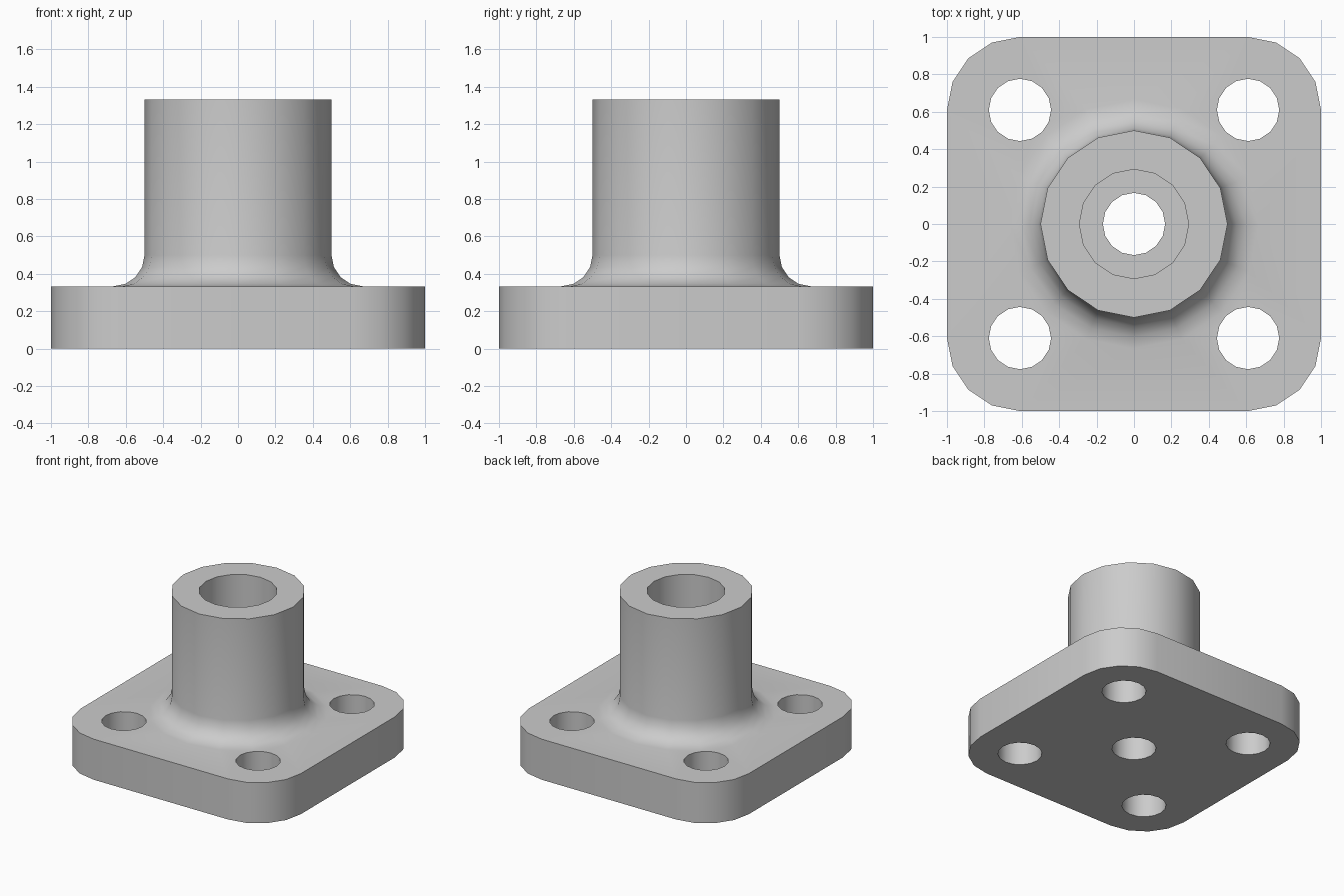
import bpy, bmesh
from math import sin, cos, pi, radians

if "Cube" in bpy.data.objects:
    bpy.data.objects.remove(bpy.data.objects["Cube"])

SIDES = 16
PLATE_TOP, BOSS_TOP = 1 / 3, 4 / 3
HOLE_POS, CORNER_R = 0.61, 0.39
HOLE_R, BORE_R, BOSS_R, FILLET = 1 / 6, 0.292, 0.5, 1 / 6

bm = bmesh.new()


def edge_loop(points, z):
    verts = [bm.verts.new((x, y, z)) for x, y in points]
    for a, b in zip(verts, verts[1:] + verts[:1]):
        bm.edges.new((a, b))
    return verts


def circle(r, cx=0, cy=0):
    return [(cx + r * cos(2 * pi * i / SIDES), cy + r * sin(2 * pi * i / SIDES))
            for i in range(SIDES)]


def wall(low, high):
    n = len(low)
    for i in range(n):
        j = (i + 1) % n
        bm.faces.new((low[i], low[j], high[j], high[i]))


def fill(loops):
    edges = [bm.edges.get((a, b)) for lp in loops for a, b in zip(lp, lp[1:] + lp[:1])]
    bmesh.ops.triangle_fill(bm, use_beauty=True, use_dissolve=False,
                            edges=edges, normal=(0, 0, 1))


# Outlines of the rounded square plate and its four bolt holes
outline = []
for quadrant, (sx, sy) in enumerate([(1, 1), (-1, 1), (-1, -1), (1, -1)]):
    for step in range(5):
        a = (quadrant + step / 4) * pi / 2
        outline.append((sx * HOLE_POS + CORNER_R * cos(a), sy * HOLE_POS + CORNER_R * sin(a)))
outlines = [outline] + [circle(HOLE_R, sx * HOLE_POS, sy * HOLE_POS)
                        for sx in (-1, 1) for sy in (-1, 1)]
bottom = [edge_loop(o, 0) for o in outlines]
top = [edge_loop(o, PLATE_TOP) for o in outlines]
for low, high in zip(bottom, top):
    wall(low, high)

# Filleted boss, counterbore and through hole as one stack of rings
profile = []
for step in range(5):
    a = step / 4 * pi / 2
    profile.append((BOSS_R + FILLET * (1 - sin(a)), PLATE_TOP + FILLET * (1 - cos(a))))
profile += [(BOSS_R, BOSS_TOP), (BORE_R, BOSS_TOP), (BORE_R, PLATE_TOP),
            (HOLE_R, PLATE_TOP), (HOLE_R, 0)]
rings = [edge_loop(circle(r), z) for r, z in profile]
for a, b in zip(rings, rings[1:]):
    wall(a, b)

# Flat top and underside of the plate
fill(top + [rings[0]])
fill(bottom + [rings[-1]])
bmesh.ops.recalc_face_normals(bm, faces=bm.faces[:])

mesh = bpy.data.meshes.new("flanged_bushing")
bm.to_mesh(mesh)
bm.free()
bushing = bpy.data.objects.new("flanged_bushing", mesh)
bpy.context.collection.objects.link(bushing)

# Plain grey material
grey = bpy.data.materials.new("light_grey")
grey.use_nodes = True
colour = (0.6, 0.6, 0.6, 1)
grey.diffuse_color = colour
grey.node_tree.nodes["Principled BSDF"].inputs["Base Color"].default_value = colour
mesh.materials.append(grey)

# Smooth round walls with crisp rims
bpy.ops.object.select_all(action="DESELECT")
bushing.select_set(True)
bpy.context.view_layer.objects.active = bushing
bpy.ops.object.shade_smooth_by_angle(angle=radians(30))
